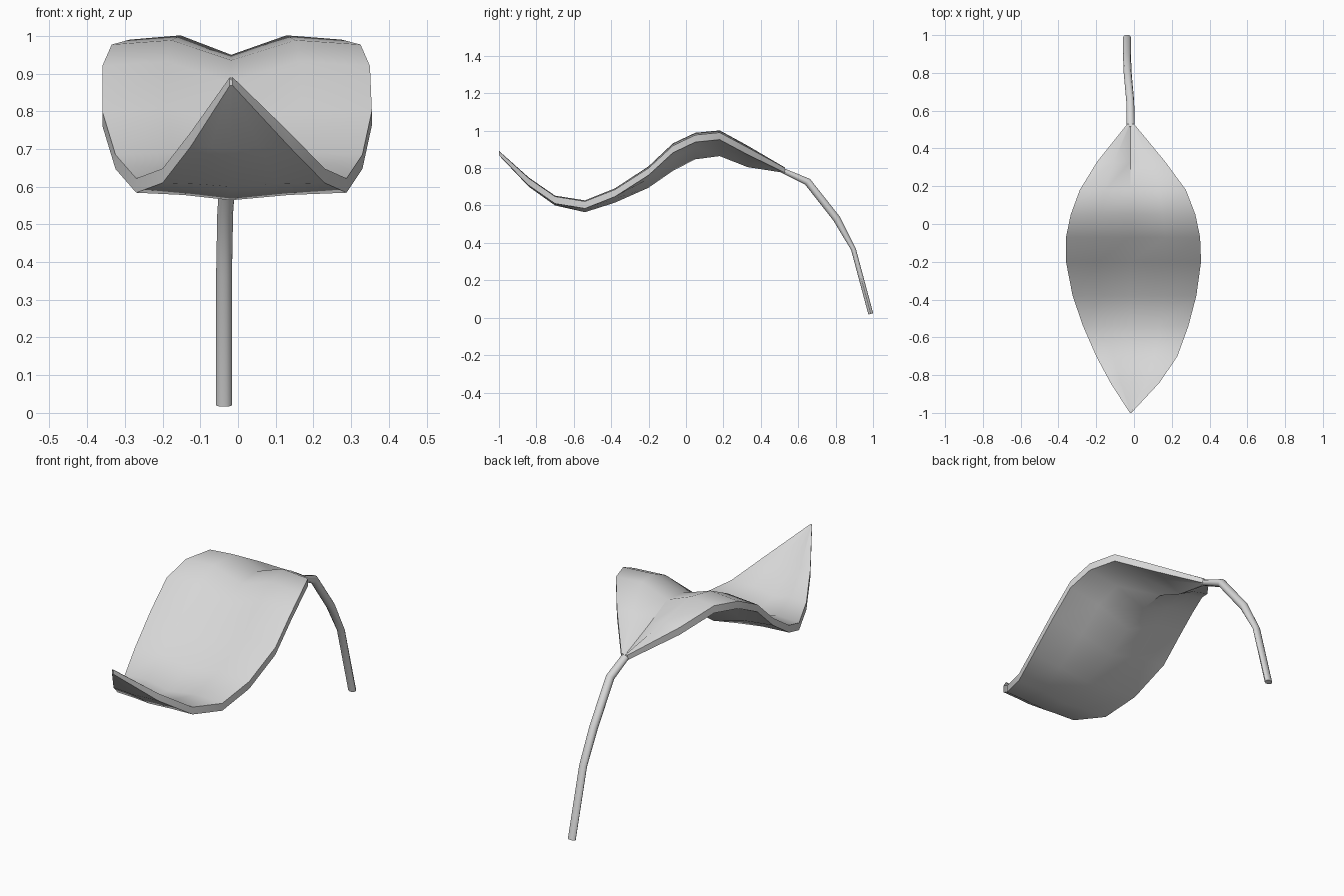
import bpy, bmesh, math
from mathutils import Vector

cube = bpy.data.objects.get("Cube")
if cube:
    bpy.data.objects.remove(cube)

grey = bpy.data.materials.new("plain grey")
grey.use_nodes = True
colour = (0.68, 0.68, 0.68, 1)
grey.diffuse_color = colour
grey.node_tree.nodes["Principled BSDF"].inputs["Base Color"].default_value = colour


def finish(bm, name, angle):
    bmesh.ops.recalc_face_normals(bm, faces=bm.faces)
    mesh = bpy.data.meshes.new(name)
    bm.to_mesh(mesh)
    bm.free()
    mesh.materials.append(grey)
    obj = bpy.data.objects.new(name, mesh)
    bpy.context.collection.objects.link(obj)
    bpy.ops.object.select_all(action="DESELECT")
    obj.select_set(True)
    bpy.context.view_layer.objects.active = obj
    bpy.ops.object.shade_smooth_by_angle(angle=math.radians(angle))


def loft(bm, rings):
    # Closed rings joined into a tube with capped ends
    rings = [[bm.verts.new(p) for p in ring] for ring in rings]
    n = len(rings[0])
    for a, b in zip(rings, rings[1:]):
        for i in range(n):
            j = (i + 1) % n
            bm.faces.new((a[i], a[j], b[j], b[i]))
    bm.faces.new(rings[0])
    bm.faces.new(rings[-1])


# Leaf blade stations: y, left edge x, right edge x, rim height, keel depth
stations = [
    (-1.0, -0.022, -0.014, 0.89, 0.022),
    (-0.84, -0.125, 0.135, 0.745, 0.045),
    (-0.70, -0.20, 0.23, 0.648, 0.048),
    (-0.54, -0.27, 0.288, 0.622, 0.058),
    (-0.38, -0.325, 0.33, 0.685, 0.07),
    (-0.20, -0.36, 0.355, 0.80, 0.105),
    (-0.07, -0.36, 0.35, 0.92, 0.135),
    (0.05, -0.335, 0.325, 0.977, 0.13),
    (0.18, -0.287, 0.275, 0.99, 0.126),
    (0.33, -0.195, 0.165, 0.91, 0.105),
    (0.53, -0.035, 0.0, 0.80, 0.026),
]


def blade_ring(y, left, right, rim, keel):
    mid = -0.018
    xs = [left, (left + mid) / 2, mid, (right + mid) / 2, right]
    edge = min(0.038, keel)
    under = edge + 0.3 * (keel - edge)
    top = [0, 0.09 * keel, -0.32 * keel, 0.09 * keel, 0]
    bottom = [-edge, -under, -keel, -under, -edge]
    ring = [(x, y, rim + d) for x, d in zip(xs, top)]
    return ring + [(x, y, rim + d) for x, d in zip(xs[::-1], bottom[::-1])]


bm = bmesh.new()
loft(bm, [blade_ring(*s) for s in stations])
finish(bm, "leaf_blade", 40)

# Drooping stem: flattened tube along a bent path
path = [Vector(p) for p in (
    (-0.018, 0.51, 0.79), (-0.02, 0.65, 0.727), (-0.034, 0.805, 0.53),
    (-0.037, 0.895, 0.367), (-0.037, 0.988, 0.02))]
rings = []
sides = 10
for i, p in enumerate(path):
    along = path[min(i + 1, len(path) - 1)] - path[max(i - 1, 0)]
    along.normalize()
    across = Vector((1, 0, 0))
    up = across.cross(along).normalized()
    depth = 0.021 if i in (1, 2) else 0.014
    rings.append([p + across * 0.021 * math.cos(t) + up * depth * math.sin(t)
                  for t in (math.tau * k / sides for k in range(sides))])
bm = bmesh.new()
loft(bm, rings)
finish(bm, "stem", 50)
